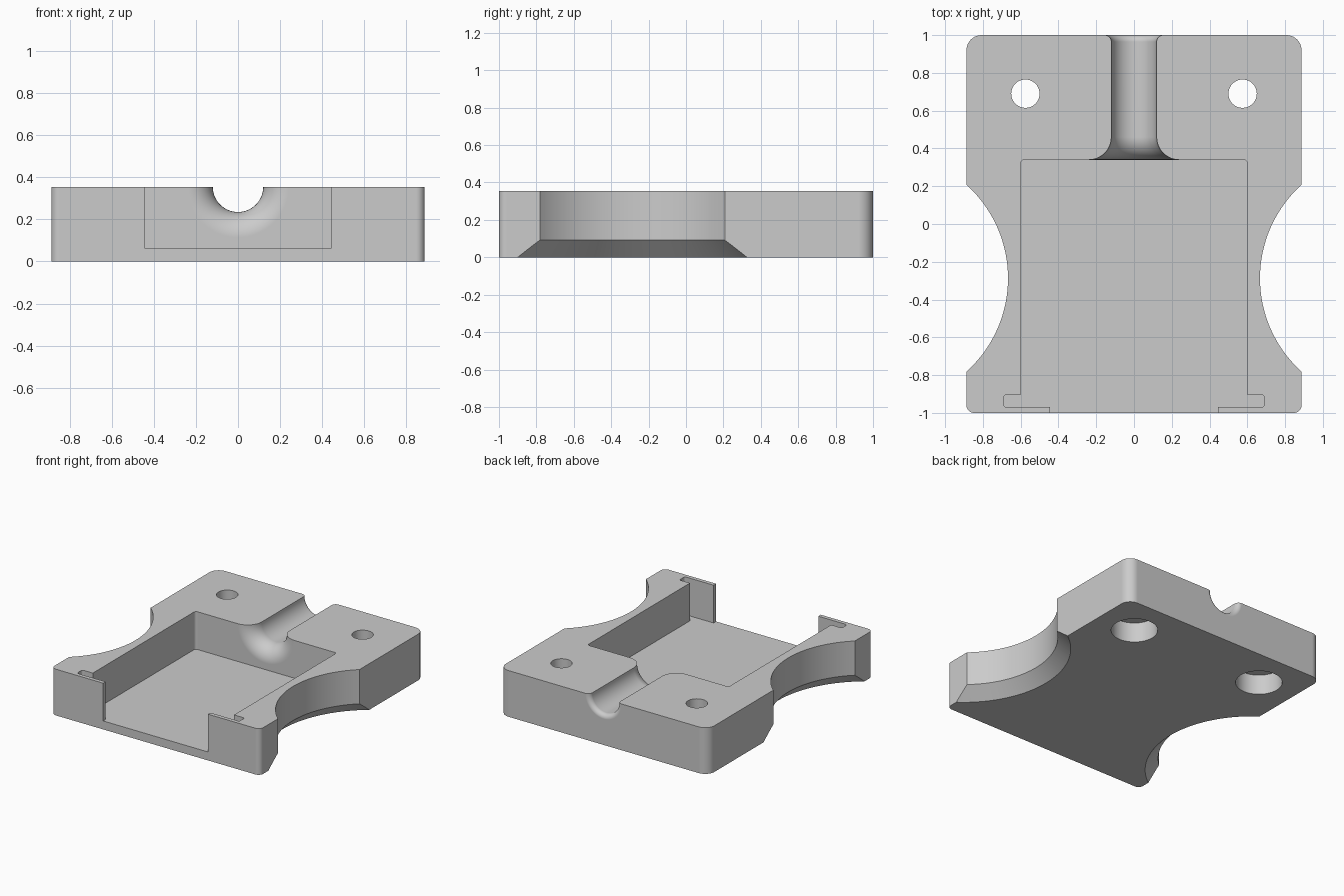
import bpy, bmesh, math
from mathutils import Matrix

TOP = 0.355

cube = bpy.data.objects.get("Cube")
if cube:
    bpy.data.objects.remove(cube, do_unlink=True)

grey = bpy.data.materials.new("light_grey")
grey.use_nodes = True
grey.diffuse_color = (0.6, 0.6, 0.6, 1)
grey.node_tree.nodes["Principled BSDF"].inputs["Base Color"].default_value = (0.6, 0.6, 0.6, 1)


def make_object(name, bm):
    bmesh.ops.recalc_face_normals(bm, faces=bm.faces)
    mesh = bpy.data.meshes.new(name)
    bm.to_mesh(mesh)
    bm.free()
    mesh.materials.append(grey)
    obj = bpy.data.objects.new(name, mesh)
    bpy.context.collection.objects.link(obj)
    return obj


def prism(name, half, z0, z1):
    """Extrude a mirrored half outline of (x, y, corner radius) points."""
    outline = half + [(-x, y, r) for x, y, r in reversed(half)]
    bm = bmesh.new()
    low = [bm.verts.new((x, y, z0)) for x, y, r in outline]
    high = [bm.verts.new((x, y, z1)) for x, y, r in outline]
    bm.faces.new(low)
    bm.faces.new(high)
    count = len(outline)
    for i in range(count):
        j = (i + 1) % count
        bm.faces.new((low[i], low[j], high[j], high[i]))
    uprights = [(bm.edges.get((a, b)), p[2]) for a, b, p in zip(low, high, outline)]
    for radius in sorted({r for e, r in uprights if r > 0}):
        edges = [e for e, r in uprights if r == radius]
        bmesh.ops.bevel(bm, geom=edges, offset=radius, segments=10,
                        profile=0.5, affect='EDGES')
    return make_object(name, bm)


def lathe(name, profile, place, steps=96):
    """Revolve (radius, height) points about z, then place the solid."""
    bm = bmesh.new()
    rings = []
    for r, h in profile:
        angles = [math.tau * i / steps for i in range(steps)]
        rings.append([bm.verts.new((r * math.cos(a), r * math.sin(a), h)) for a in angles])
    for a, b in zip(rings, rings[1:]):
        for i in range(steps):
            j = (i + 1) % steps
            bm.faces.new((a[i], a[j], b[j], b[i]))
    bm.faces.new(rings[0])
    bm.faces.new(rings[-1])
    bm.transform(place)
    return make_object(name, bm)


def arc(r, h, radius, start, end, steps=12):
    """Quarter-round points for a flared profile."""
    angles = [math.radians(start + (end - start) * i / steps) for i in range(steps + 1)]
    return [(r + radius * math.cos(a), h + radius * math.sin(a)) for a in angles]


# Block with rounded corners
body = prism("holder_body", [(0.887, -1, 0.04), (0.887, 1, 0.08)], 0, TOP)

# Pocket with side slots and a front opening
cutters = [prism("pocket_cutter", [
    (0.445, -1.1, 0), (0.445, -0.97, 0), (0.69, -0.97, 0.015),
    (0.69, -0.905, 0.015), (0.6, -0.905, 0), (0.6, 0.34, 0.02)], 0.065, 0.5)]

# Cable channel flared at both ends
channel = [(0.24, 0.28)] + arc(0.24, 0.46, 0.12, 270, 180)
channel += arc(0.155, 0.965, 0.035, 180, 90) + [(0.155, 1.1)]
cutters.append(lathe("channel_cutter", channel,
                     Matrix.Translation((0, 0, TOP)) @ Matrix.Rotation(-math.pi / 2, 4, 'X')))

# Finger scallops with an undercut chamfer, and counterbored screw holes
scallop = [(0.808, -0.05), (0.666, 0.092), (0.666, 0.5)]
screw = [(0.165, -0.05), (0.165, 0.155), (0.075, 0.155), (0.075, 0.5)]
for side, label in ((1, "left"), (-1, "right")):
    cutters.append(lathe(label + "_scallop_cutter", scallop,
                         Matrix.Translation((side * 1.333, -0.287, 0)), 160))
    cutters.append(lathe(label + "_screw_cutter", screw,
                         Matrix.Translation((side * 0.575, 0.69, 0)), 64))

bpy.ops.object.select_all(action='DESELECT')
bpy.context.view_layer.objects.active = body
body.select_set(True)
for cutter in cutters:
    cutter.hide_render = True
    cut = body.modifiers.new(cutter.name, 'BOOLEAN')
    cut.operation = 'DIFFERENCE'
    cut.solver = 'EXACT'
    cut.object = cutter
    bpy.ops.object.modifier_apply(modifier=cut.name)
    bpy.data.objects.remove(cutter, do_unlink=True)

# Smooth the rounds while keeping edges and flat faces crisp
bpy.ops.object.shade_smooth_by_angle(angle=math.radians(25))
weighted = body.modifiers.new("flat_face_normals", 'WEIGHTED_NORMAL')
weighted.keep_sharp = True
